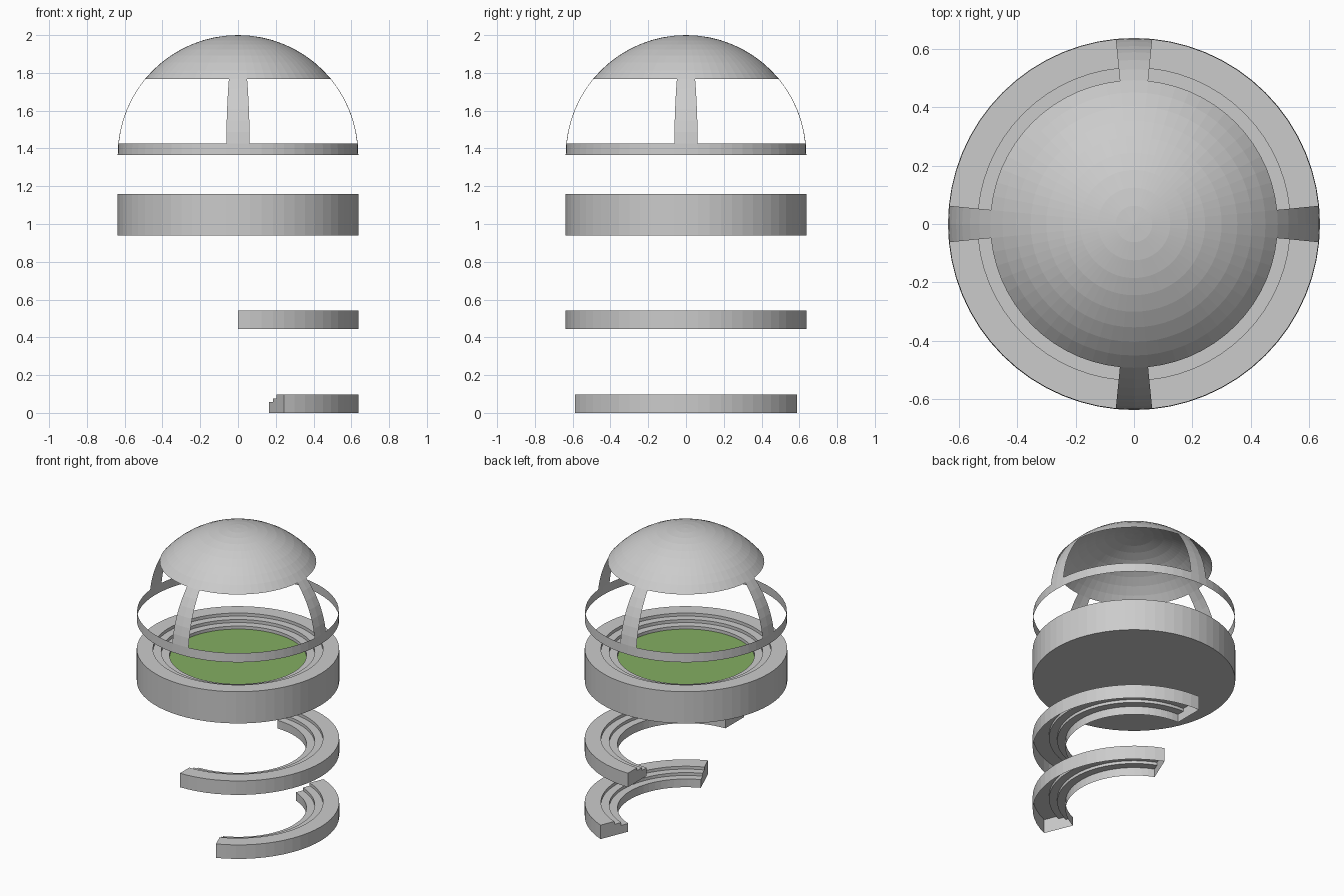
import bpy, bmesh, math

if "Cube" in bpy.data.objects:
    bpy.data.objects.remove(bpy.data.objects["Cube"])

SEG = 64                      # sides of a full turn
STEP = 2 * math.pi / SEG
R = 0.637                     # outer radius


def lathe(name, profile, first=0, last=SEG, keep=None, caps=False):
    """Spin (radius, z) points from side `first` to side `last`.
    keep(row, side) selects which faces exist."""
    bm = bmesh.new()
    full = last - first == SEG
    count = SEG if full else last - first + 1
    cols = []
    for i in range(count):
        a = (first + i) * STEP
        cols.append([bm.verts.new((r * math.cos(a), r * math.sin(a), z))
                     for r, z in profile])
    for i in range(last - first):
        a, b = cols[i], cols[(i + 1) % count]
        for j in range(len(profile) - 1):
            if keep is None or keep(j, i):
                bm.faces.new((a[j], b[j], b[j + 1], a[j + 1]))
    if caps:
        bm.faces.new(cols[0])
        bm.faces.new(cols[-1][::-1])
    bmesh.ops.remove_doubles(bm, verts=bm.verts, dist=1e-5)
    loose = [v for v in bm.verts if not v.link_faces]
    bmesh.ops.delete(bm, geom=loose, context='VERTS')
    mesh = bpy.data.meshes.new(name)
    bm.to_mesh(mesh)
    bm.free()
    obj = bpy.data.objects.new(name, mesh)
    bpy.context.collection.objects.link(obj)
    return obj


def terrace(base, top, drop):
    """Outer wall, rim and two seating steps."""
    return [(R, base), (R, top), (0.535, top), (0.535, top - drop),
            (0.483, top - drop), (0.483, top - 2 * drop), (0.431, top - 2 * drop)]


# Partial seating tiers: open underneath, closed at the ends
for name, base, half in (("lower_tier", 0.0, 12), ("middle_tier", 0.444, 16)):
    lathe(name, terrace(base, base + 0.097, 0.02) + [(0.431, base)],
          -half, half, caps=True)

# Main bowl: closed base, stepped inside
FLOOR = 1.097
lathe("stadium_bowl",
      [(0.0, 0.94)] + terrace(0.94, 1.16, 0.021) + [(0.431, FLOOR)])

# Green playing field
field = lathe("field", [(0.431, FLOOR), (0.0, FLOOR)])
green = bpy.data.materials.new("grass")
green.diffuse_color = (0.23, 0.42, 0.12, 1)
green.use_nodes = True
green.node_tree.nodes["Principled BSDF"].inputs["Base Color"].default_value = green.diffuse_color
field.data.materials.append(green)

# Roof: thin hemisphere with four window openings between ribs
ROWS = 16
dome = [(R * math.cos(k * STEP), 1.364 + 0.636 * math.sin(k * STEP)) for k in range(ROWS)]
dome.append((0.0, 2.0))


def roof_face(row, side):
    on_rib = (side + 1) % (SEG // 4) < 2
    return row == 0 or row >= 7 or on_rib


lathe("dome_roof", dome, keep=roof_face)
